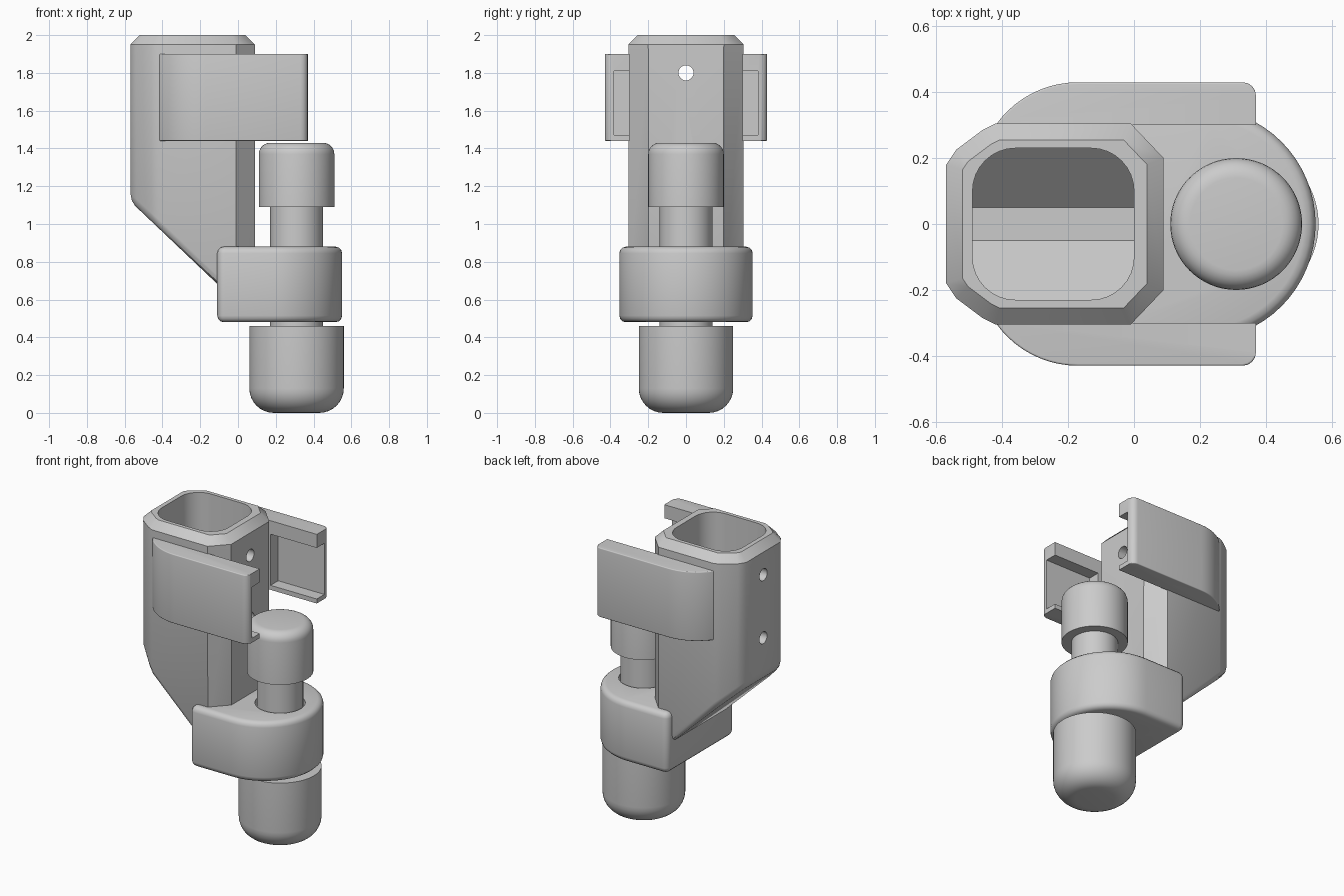
import bpy, bmesh
from math import cos, sin, radians, pi
from mathutils import Vector

if "Cube" in bpy.data.objects:
    bpy.data.objects.remove(bpy.data.objects["Cube"])

grey = bpy.data.materials.new("plain_grey")
grey.use_nodes = True
colour = (0.6, 0.6, 0.6, 1)
grey.diffuse_color = colour
grey.node_tree.nodes["Principled BSDF"].inputs["Base Color"].default_value = colour


def arc(cx, cy, r, start, end, steps):
    angles = [radians(start + (end - start) * i / steps) for i in range(steps + 1)]
    return [(cx + r * cos(a), cy + r * sin(a)) for a in angles]


def rounded_rect(x0, x1, y, r, steps=8):
    return (arc(x1 - r, y - r, r, 0, 90, steps) + arc(x0 + r, y - r, r, 90, 180, steps)
            + arc(x0 + r, r - y, r, 180, 270, steps) + arc(x1 - r, r - y, r, 270, 360, steps))


def prism(outline, z0, z1):
    bm = bmesh.new()
    base = bm.faces.new([bm.verts.new((x, y, z0)) for x, y in outline])
    out = bmesh.ops.extrude_face_region(bm, geom=[base])["geom"]
    bmesh.ops.translate(bm, vec=(0, 0, z1 - z0),
                        verts=[v for v in out if isinstance(v, bmesh.types.BMVert)])
    bmesh.ops.recalc_face_normals(bm, faces=bm.faces)
    return bm


def cut(bm, point, normal):
    """Slice off the side the normal points to and cap it; return the rim."""
    res = bmesh.ops.bisect_plane(bm, geom=bm.verts[:] + bm.edges[:] + bm.faces[:],
                                 plane_co=point, plane_no=normal, clear_outer=True)
    rim = [e for e in res["geom_cut"] if isinstance(e, bmesh.types.BMEdge)]
    bmesh.ops.contextual_create(bm, geom=rim)
    bmesh.ops.recalc_face_normals(bm, faces=bm.faces)
    return rim


def bevel(bm, edges, size, segments):
    bmesh.ops.bevel(bm, geom=edges, offset=size, segments=segments, profile=0.5,
                    affect='EDGES', clamp_overlap=True)


def level_edges(bm, z):
    return [e for e in bm.edges if all(abs(v.co.z - z) < 1e-4 for v in e.verts)]


def finish(name, bm):
    mesh = bpy.data.meshes.new(name)
    bm.to_mesh(mesh)
    bm.free()
    mesh.materials.append(grey)
    ob = bpy.data.objects.new(name, mesh)
    bpy.context.collection.objects.link(ob)
    return ob


def activate(ob):
    bpy.ops.object.select_all(action='DESELECT')
    ob.select_set(True)
    bpy.context.view_layer.objects.active = ob


def subtract(ob, bm):
    cutter = finish("cutter", bm)
    cutter.hide_render = True
    mod = ob.modifiers.new("cut", 'BOOLEAN')
    mod.operation, mod.solver, mod.object = 'DIFFERENCE', 'EXACT', cutter
    activate(ob)
    bpy.ops.object.modifier_apply(modifier=mod.name)
    bpy.data.objects.remove(cutter)


def smooth(ob):
    activate(ob)
    bpy.ops.object.shade_smooth_by_angle(angle=radians(35))


def lathe(name, profile, x):
    bm = bmesh.new()
    verts = [bm.verts.new((r, 0, z)) for r, z in profile]
    edges = [bm.edges.new(pair) for pair in zip(verts, verts[1:])]
    bmesh.ops.spin(bm, geom=verts + edges, cent=(0, 0, 0), axis=(0, 0, 1),
                   angle=2 * pi, steps=64)
    bmesh.ops.remove_doubles(bm, verts=bm.verts, dist=1e-4)
    bmesh.ops.recalc_face_normals(bm, faces=bm.faces)
    ob = finish(name, bm)
    ob.location.x = x
    smooth(ob)


# Hollow body: chamfered tube with a sloping underside
half = [(0.09, 0.2), (-0.01, 0.305), (-0.42, 0.305), (-0.46, 0.285), (-0.54, 0.225), (-0.57, 0.18)]
bm = prism(half + [(x, -y) for x, y in reversed(half)], 0.3, 2)
rim = cut(bm, (-0.57, 0, 1.12), (-0.95, 0, -1))
bevel(bm, rim, 0.035, 2)
bevel(bm, level_edges(bm, 2), 0.05, 1)
body = finish("body", bm)

# Bore with a V-shaped floor
bm = prism(rounded_rect(-0.49, 0, 0.23, 0.13), 1.1, 2.2)
for s in (1, -1):
    cut(bm, (0, 0.05 * s, 1.1), (0, s, -1))
subtract(body, bm)

# Cross holes
for z in (1.8, 1.38):
    bm = prism(arc(0, 0, 0.04, 0, 345, 23), -0.5, 0.5)
    for v in bm.verts:
        v.co = Vector((v.co.z - 0.24, v.co.x, v.co.y + z))
    bmesh.ops.recalc_face_normals(bm, faces=bm.faces)
    subtract(body, bm)
smooth(body)

# Side clips with an open-ended pocket on the inner face
outline = ([(0.37, 0.3)] + arc(0.33, 0.39, 0.04, 0, 90, 4)
           + arc(-0.17, 0.125, 0.305, 90, 145, 10))
bm = prism(outline, 1.44, 1.9)
rims = [e for z in (1.44, 1.9) for e in level_edges(bm, z)
        if max(v.co.y for v in e.verts) > 0.31 and min(v.co.x for v in e.verts) < 0.365]
bevel(bm, rims, 0.04, 4)
clips = finish("side_clips", bm)
bm = prism([(0.03, 0.25), (0.5, 0.25), (0.5, 0.38), (0.03, 0.38)], 1.47, 1.81)
subtract(clips, bm)
mod = clips.modifiers.new("mirror", 'MIRROR')
mod.use_axis = (False, True, False)
activate(clips)
bpy.ops.object.modifier_apply(modifier=mod.name)
smooth(clips)

# Collar holding the plunger
outline = (arc(0.198, 0, 0.353, -90, 90, 32) + arc(-0.07, 0.313, 0.04, 90, 180, 4)
           + arc(-0.07, -0.313, 0.04, 180, 270, 4))
bm = prism(outline, 0.48, 0.88)
bevel(bm, level_edges(bm, 0.48) + level_edges(bm, 0.88), 0.035, 3)
collar = finish("collar", bm)
subtract(collar, prism(arc(0.31, 0, 0.152, 0, 354, 59), 0.3, 1))
smooth(collar)

# Plunger: rod, top button and rounded foot
axis = 0.31
lathe("rod", [(0, 0.4), (0.14, 0.4), (0.14, 1.15), (0, 1.15)], axis)
lathe("top_button", [(0, 1.09), (0.2, 1.09)] + arc(0.14, 1.37, 0.06, 0, 90, 6) + [(0, 1.43)], axis)
lathe("foot", [(0, 0)] + arc(0.12, 0.13, 0.13, -90, 0, 8) + [(0.25, 0.46), (0, 0.46)], axis)
